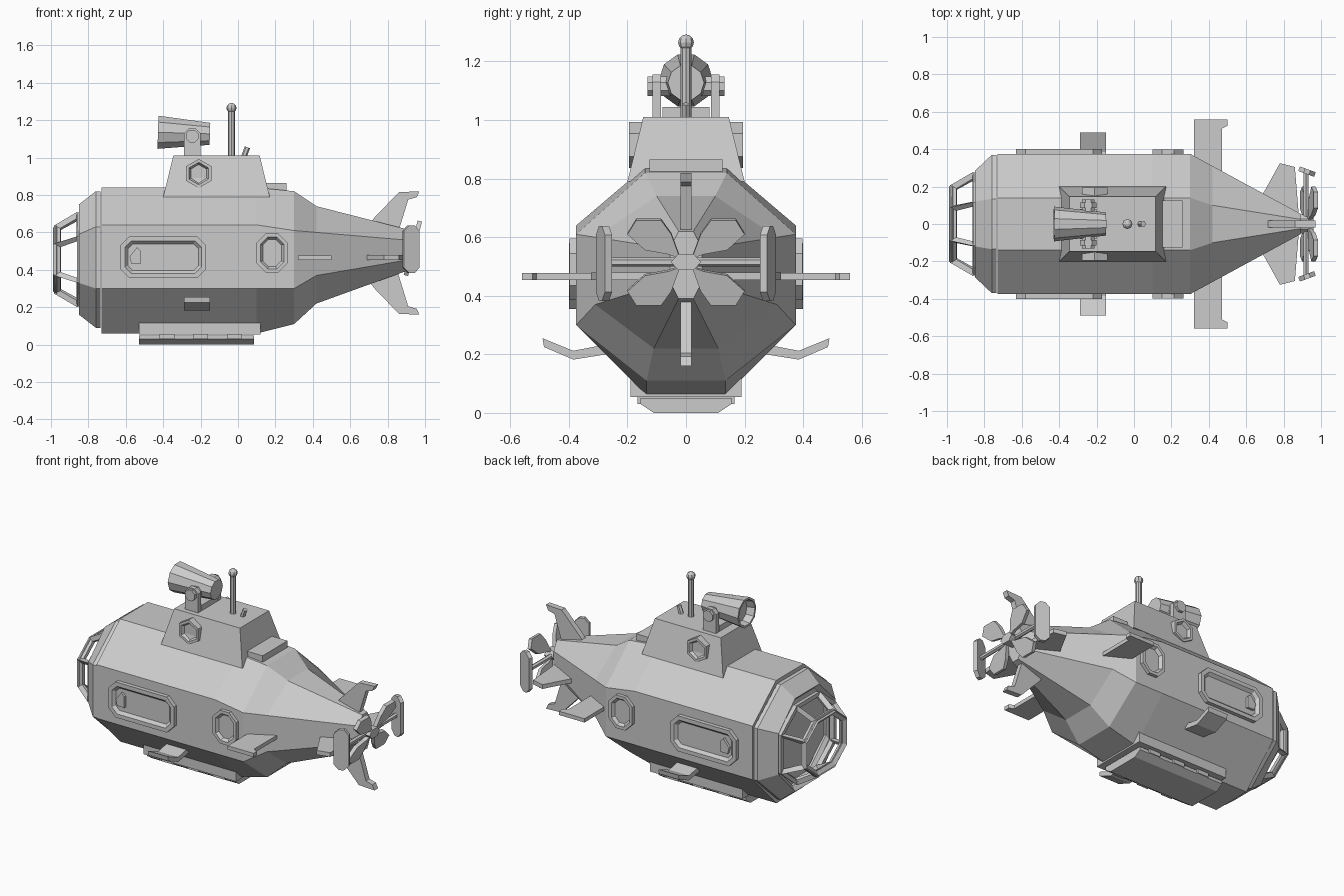
import bpy, bmesh, math
from mathutils import Vector, Matrix

if "Cube" in bpy.data.objects:
    bpy.data.objects.remove(bpy.data.objects["Cube"])


def finish(name, bm, mirror=False):
    bmesh.ops.recalc_face_normals(bm, faces=bm.faces)
    me = bpy.data.meshes.new(name)
    bm.to_mesh(me)
    bm.free()
    ob = bpy.data.objects.new(name, me)
    bpy.context.collection.objects.link(ob)
    if mirror:
        m = ob.modifiers.new("mirror", 'MIRROR')
        m.use_axis = (False, True, False)
    return ob


def loft(name, sections, front=True, back=True):
    """Section: x, (half width, z) for each corner from top to bottom."""
    bm = bmesh.new()
    rings = []
    for x, half in sections:
        pts = [(x, y, z) for y, z in half] + [(x, -y, z) for y, z in reversed(half)]
        rings.append([bm.verts.new(p) for p in pts])
    n = len(rings[0])
    for a, b in zip(rings, rings[1:]):
        for i in range(n):
            j = (i + 1) % n
            bm.faces.new((a[i], a[j], b[j], b[i]))
    if front:
        bm.faces.new(rings[0])
    if back:
        bm.faces.new(rings[-1])
    return finish(name, bm)


def prism(name, pts, axis, lo, hi, mirror=False, rim=0, depth=0, top_scale=(1, 1), matrix=None):
    """Extrude a 2D outline along an axis; rim sinks a panel into the far face."""
    def place(p, h):
        a, b = p
        return {'x': (h, a, b), 'y': (a, h, b), 'z': (a, b, h)}[axis]
    cx = sum(p[0] for p in pts) / len(pts)
    cy = sum(p[1] for p in pts) / len(pts)
    far = [(cx + (a - cx) * top_scale[0], cy + (b - cy) * top_scale[1]) for a, b in pts]
    bm = bmesh.new()
    v0 = [bm.verts.new(place(p, lo)) for p in pts]
    v1 = [bm.verts.new(place(p, hi)) for p in far]
    bm.faces.new(v0)
    outer = bm.faces.new(v1)
    for i in range(len(pts)):
        j = (i + 1) % len(pts)
        bm.faces.new((v0[i], v0[j], v1[j], v1[i]))
    bmesh.ops.recalc_face_normals(bm, faces=bm.faces)
    if rim:
        bmesh.ops.inset_region(bm, faces=[outer], thickness=rim * 0.6)
        bmesh.ops.inset_region(bm, faces=[outer], thickness=rim * 0.4, depth=-depth)
    if matrix:
        bm.transform(matrix)
    return finish(name, bm, mirror)


def box(name, x, y, z, mirror=False, top_scale=(1, 1)):
    return prism(name, [(x[0], y[0]), (x[1], y[0]), (x[1], y[1]), (x[0], y[1])],
                 'z', z[0], z[1], mirror, top_scale=top_scale)


def ngon(n, cx, cy, rx, ry, turn=0.0):
    return [(cx + rx * math.cos(math.tau * (i + turn) / n),
             cy + ry * math.sin(math.tau * (i + turn) / n)) for i in range(n)]


def chamfered(x0, x1, z0, z1, c):
    return [(x0 + c, z0), (x1 - c, z0), (x1, z0 + c), (x1, z1 - c),
            (x1 - c, z1), (x0 + c, z1), (x0, z1 - c), (x0, z0 + c)]


def rod(name, a, b, r, n=8):
    a, b = Vector(a), Vector(b)
    bm = bmesh.new()
    rot = (b - a).to_track_quat('Z', 'Y').to_matrix().to_4x4()
    bmesh.ops.create_cone(bm, cap_ends=True, segments=n, radius1=r, radius2=r,
                          depth=(b - a).length, matrix=Matrix.Translation((a + b) / 2) @ rot)
    return finish(name, bm)


# Hull
body = [(.14, .84), (.375, .64), (.375, .30), (.135, .06)]
loft("hull", [
    (-.73, body), (.10, body),
    (.30, [(.14, .82), (.375, .61), (.375, .30), (.135, .11)]),
    (.42, [(.10, .74), (.31, .60), (.31, .37), (.11, .22)]),
    (.89, [(.025, .62), (.055, .56), (.055, .45), (.025, .39)])])

# Nose collar, hollow
collar_back = [(.135, .82), (.37, .63), (.37, .30), (.14, .09)]
collar = loft("nose_collar", [
    (-.735, collar_back), (-.76, collar_back),
    (-.85, [(.12, .75), (.285, .59), (.285, .33), (.12, .16)])], False, False)
s = collar.modifiers.new("wall", 'SOLIDIFY')
s.thickness, s.offset = .04, -1

# Cockpit window cage
cage = loft("cockpit_frame", [
    (-.965, [(.085, .625), (.195, .535), (.195, .375), (.085, .285)]),
    (-.85, [(.11, .69), (.26, .57), (.26, .34), (.11, .22)])], True, False)
w = cage.modifiers.new("bars", 'WIREFRAME')
w.thickness, w.use_boundary, w.use_even_offset = .045, True, False
rim = loft("nose_rim", [
    (-.99, [(.085, .625), (.20, .535), (.20, .375), (.085, .285)]),
    (-.97, [(.09, .64), (.21, .54), (.21, .37), (.09, .27)])], False, False)
s = rim.modifiers.new("wall", 'SOLIDIFY')
s.thickness, s.offset = .03, -1

# Conning tower with portholes
prism("tower", [(-.40, -.20), (.17, -.20), (.17, .20), (-.40, .20)], 'z', .79, 1.01,
      top_scale=(.81, .73))
prism("tower_porthole", ngon(6, -.21, .915, .078, .078, .5), 'y', .12, .195,
      True, .03, .02)
box("rear_step", (.15, .26), (-.125, .125), (.80, .865))

# Searchlight, its lens bowl and yoke
tilt = Matrix.Translation((-.25, 0, 1.13)) @ Matrix.Rotation(.03, 4, 'Y')
prism("searchlight", ngon(10, 0, 0, .062, .062), 'x', .10, -.178, rim=.022, depth=.05,
      top_scale=(1.5, 1.5), matrix=tilt)
prism("light_bracket", [(-.29, 1.0), (-.20, 1.0), (-.20, 1.13), (-.225, 1.155),
                        (-.265, 1.155), (-.29, 1.13)], 'y', .085, .115, True)
prism("bracket_knob", ngon(8, -.245, 1.115, .036, .036, .5), 'y', .05, .132, True)
box("bracket_base", (-.29, -.20), (-.08, .08), (1.0, 1.045))

# Periscope and small antenna
rod("periscope", (-.035, 0, 1.0), (-.035, 0, 1.26), .018)
bm = bmesh.new()
bmesh.ops.create_uvsphere(bm, u_segments=8, v_segments=6, radius=.027,
                          matrix=Matrix.Translation((-.035, 0, 1.265)))
finish("periscope_ball", bm)
rod("antenna", (.03, 0, 1.0), (.05, 0, 1.055), .015, 6)

# Side door, handle, round window
prism("side_door", chamfered(-.63, -.17, .355, .58, .05), 'y', .36, .40, True, .045, .018)
prism("door_handle", [(-.57, .43), (-.52, .43), (-.52, .50), (-.54, .52), (-.58, .47)],
      'y', .37, .398, True)
prism("side_window", chamfered(.10, .265, .385, .595, .05), 'y', .34, .397, True, .035, .018)

# Keel and skid
box("keel", (-.53, .12), (-.19, .19), (.055, .135))
prism("skid", [(-.155, .05), (-.155, .03), (-.11, .0), (.11, .0), (.155, .03), (.155, .05)],
      'x', -.53, .085)
for i in range(3):
    x = -.42 + i * .18
    box("skid_mount", (x, x + .08), (-.165, .165), (.03, .07))

# Bent bow planes
prism("bow_plane", [(.24, .205), (.385, .182), (.485, .225), (.49, .255), (.385, .212), (.24, .24)],
      'x', -.29, -.15, True)
# Midship planes
prism("rear_plane", [(.32, .28), (.32, .56), (.50, .56), (.50, .525), (.47, .51), (.47, .22)],
      'z', .453, .477, True)

# Tail fins: vertical pair and horizontal pair
fin = [(.66, .10), (.73, .19), (.86, .325), (.97, .33), (.955, .298), (.91, .285), (.85, .09)]
for sign, label in ((1, "upper"), (-1, "lower")):
    prism(label + "_tail_fin", [(x, .49 + sign * d) for x, d in fin], 'y', -.018, .018)
prism("side_tail_fin", [(.66, .12), (.70, .18), (.78, .325), (.86, .305), (.88, .06), (.70, .06)],
      'z', .453, .48, True)

# Propeller: hub, cross bar, side paddles, four diagonal blades
prism("propeller_hub", ngon(6, 0, .515, .052, .032), 'x', .86, .96)
rod("propeller_bar", (.92, -.275, .515), (.92, .275, .515), .015, 6)
paddle = chamfered(-.045, .045, -.128, .128, .03)
prism("side_paddle", paddle, 'y', -.013, .013, True,
      matrix=Matrix.Translation((.925, .28, .51)) @ Matrix.Rotation(-.35, 4, 'Z'))
for sign, label in ((1, "upper"), (-1, "lower")):
    blade = [(y, sign * z) for y, z in ((.02, .015), (.05, .10), (.085, .15), (.17, .15),
                                        (.20, .10), (.14, .045), (.06, .03))]
    m = Matrix.Translation((.935, 0, .515)) @ Matrix.Rotation(.25, 4, 'Y')
    prism(label + "_blade", blade, 'x', -.012, .012, True, matrix=m)
